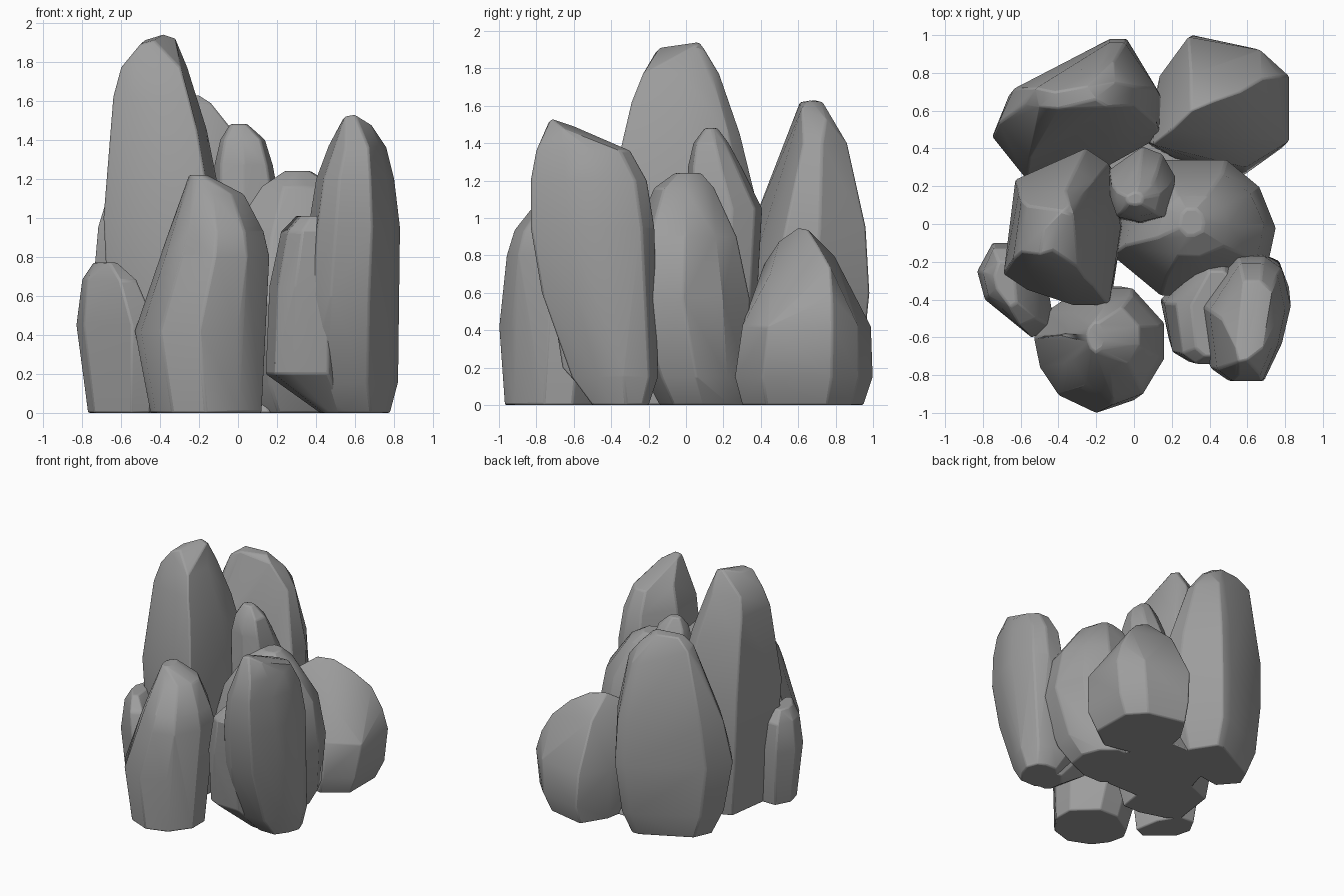
import bpy
import bmesh
import math
from mathutils import Vector

default_cube = bpy.data.objects.get("Cube")
if default_cube:
    bpy.data.objects.remove(default_cube, do_unlink=True)

# One plain grey stone colour
stone = bpy.data.materials.new("grey_stone")
stone.use_nodes = True
stone_colour = (0.34, 0.34, 0.34, 1)
stone.diffuse_color = stone_colour
shader = next(n for n in stone.node_tree.nodes if n.type == 'BSDF_PRINCIPLED')
shader.inputs["Base Color"].default_value = stone_colour
shader.inputs["Roughness"].default_value = 0.9


def section(outline, level):
    """Fit a plan outline (in tenths of its box) to one horizontal level."""
    z, left, right, front, back = level
    for u, v in outline:
        yield Vector((left + (right - left) * u / 10,
                      front + (back - front) * v / 10, z))


def make_rock(name, outline, levels, ridge=(), edge_width=0.01, facet_angle=4):
    """Wrap stacked sections and a ridge in a hull, then soften its edges."""
    bm = bmesh.new()
    for level in levels:
        for point in section(outline, level):
            bm.verts.new(point)
    for point in ridge:
        bm.verts.new(point)
    hull = bmesh.ops.convex_hull(bm, input=bm.verts[:])
    unused = {item for item in hull["geom_interior"] + hull["geom_unused"]
              if isinstance(item, bmesh.types.BMVert)}
    bmesh.ops.delete(bm, geom=list(unused), context='VERTS')
    bmesh.ops.dissolve_limit(bm, angle_limit=math.radians(facet_angle),
                             verts=bm.verts[:], edges=bm.edges[:])
    bmesh.ops.recalc_face_normals(bm, faces=bm.faces[:])

    mesh = bpy.data.meshes.new(name)
    bm.to_mesh(mesh)
    bm.free()
    mesh.materials.append(stone)
    rock = bpy.data.objects.new(name, mesh)
    bpy.context.collection.objects.link(rock)

    bevel = rock.modifiers.new("worn_edges", 'BEVEL')
    bevel.width = edge_width
    bevel.segments = 2
    bevel.limit_method = 'ANGLE'
    bevel.angle_limit = math.radians(30)

    bpy.ops.object.select_all(action='DESELECT')
    rock.select_set(True)
    bpy.context.view_layer.objects.active = rock
    bpy.ops.object.shade_smooth_by_angle(angle=math.radians(28))


# Every level below is: height, left, right, front, back

# Tallest pillar, on the right side, with a sloping crest
make_rock("tall_pillar",
          [(0, 2), (1, 8), (4, 9), (7, 10), (9, 9), (10, 5), (9, 0),
           (6, 0), (2, 1)],
          [(0, -.6, -.1, -.3, .3),
           (.4, -.66, -.06, -.4, .38),
           (1, -.69, -.07, -.43, .4),
           (1.45, -.66, -.16, -.33, .29),
           (1.62, -.64, -.21, -.29, .23),
           (1.77, -.6, -.26, -.23, .18)],
          ridge=[(-.5, -.16, 1.89), (-.43, -.14, 1.91), (-.48, -.03, 1.91),
                 (-.38, .07, 1.94), (-.32, .05, 1.92), (-.34, .1, 1.9)])

# Broad slab at the back with a long crest
make_rock("back_slab",
          [(0, 3), (1, 6), (7, 10), (8, 10), (10, 6), (10, 3), (7, 1), (2, 0)],
          [(0, -.6, .02, .38, .85),
           (.2, -.69, .08, .3, .94),
           (.6, -.75, .14, .24, .98),
           (.95, -.72, .12, .35, .96),
           (1.4, -.58, .01, .53, .86)],
          ridge=[(-.5, .62, 1.57), (-.52, .72, 1.55), (-.42, .7, 1.63),
                 (-.4, .61, 1.62), (-.2, .66, 1.63), (-.14, .62, 1.59),
                 (-.25, .73, 1.62), (-.1, .75, 1.53), (-.06, .65, 1.49)])

# Low boulder at the back, rising to a diagonal ridge
make_rock("back_boulder",
          [(3, 10), (8, 9), (10, 7), (10, 2), (7, 0), (2, 1), (0, 2), (1, 7)],
          [(0, .12, .72, .3, .95),
           (.15, .1, .79, .26, 1),
           (.42, .06, .82, .3, .99)],
          ridge=[(.1, .42, .76), (.2, .5, .88), (.3, .6, .95), (.42, .65, .94),
                 (.56, .7, .86), (.68, .77, .74), (.77, .78, .58),
                 (.3, .8, .79), (.52, .45, .7)])

# Slim spire in the middle
make_rock("middle_spire",
          [(0, 7), (5, 10), (8, 9), (10, 6), (9, 1), (5, 0), (1, 1), (0, 4)],
          [(0, -.1, .2, -.02, .35),
           (1.05, -.13, .22, 0, .41),
           (1.27, -.12, .18, .01, .3),
           (1.4, -.09, .14, .04, .23),
           (1.48, -.04, .05, .1, .17)])

# Wide faceted block in the middle
make_rock("middle_block",
          [(0, 3), (3, 0), (6, 0), (9.4, 1.6), (10, 5),
           (9, 8), (7, 10), (3, 10), (1, 8)],
          [(0, .05, .58, -.14, .32),
           (.15, -.06, .68, -.22, .33),
           (.57, -.12, .75, -.38, .34),
           (.9, -.05, .69, -.28, .27),
           (1.16, .12, .5, -.17, .15),
           (1.24, .24, .37, -.06, .08)])

# Low footing that joins the stones behind the middle
make_rock("middle_footing",
          [(0, 3), (2, 10), (8, 10), (10, 4), (7, 0), (2, 0)],
          [(0, -.4, .4, -.12, .65),
           (.25, -.3, .3, -.05, .55)])

# Leaning pillar at the front, undercut at its foot
leaning_plan = [(0, 6), (2, 8), (4, 10), (7, 10), (9, 9),
                (10, 6), (9, 3), (7, 0), (3, 0), (1, 1)]
make_rock("front_leaning_pillar", leaning_plan,
          [(0, .46, .78, -.5, -.2),
           (.15, .3, .82, -.61, -.15),
           (.6, .33, .82, -.77, -.18),
           (.95, .36, .83, -.83, -.17),
           (1.2, .4, .8, -.83, -.21),
           (1.36, .46, .76, -.8, -.3)],
          ridge=[(.55, -.73, 1.52), (.6, -.72, 1.53), (.6, -.6, 1.49),
                 (.54, -.66, 1.51), (.68, -.66, 1.48)])

# Lower shoulder leaning against that pillar
make_rock("front_shoulder", leaning_plan,
          [(0, .42, .6, -.48, -.25),
           (.2, .14, .6, -.66, -.23),
           (.65, .16, .6, -.73, -.21),
           (.93, .22, .58, -.74, -.21),
           (1.01, .3, .55, -.7, -.25)])

# Stout stone at the front
make_rock("front_stout_stone",
          [(0, 6), (1, 8), (4, 10), (7, 10), (10, 7),
           (10, 4), (8, 1), (5, 0), (2, 1.4), (.5, 3.6)],
          [(0, -.45, .12, -.97, -.45),
           (.42, -.53, .13, -1, -.33),
           (.8, -.4, .16, -.96, -.34),
           (.93, -.35, .13, -.92, -.38),
           (1.12, -.28, .03, -.77, -.44),
           (1.22, -.25, -.16, -.68, -.52)])

# Small stone on the right side
make_rock("small_side_stone",
          [(0, 7), (2, 10), (6, 10), (9, 6), (10, 1), (7, 0), (1, 4)],
          [(0, -.77, -.45, -.55, -.15),
           (.45, -.83, -.42, -.6, -.1),
           (.68, -.8, -.52, -.54, -.13),
           (.77, -.74, -.62, -.44, -.2)])
